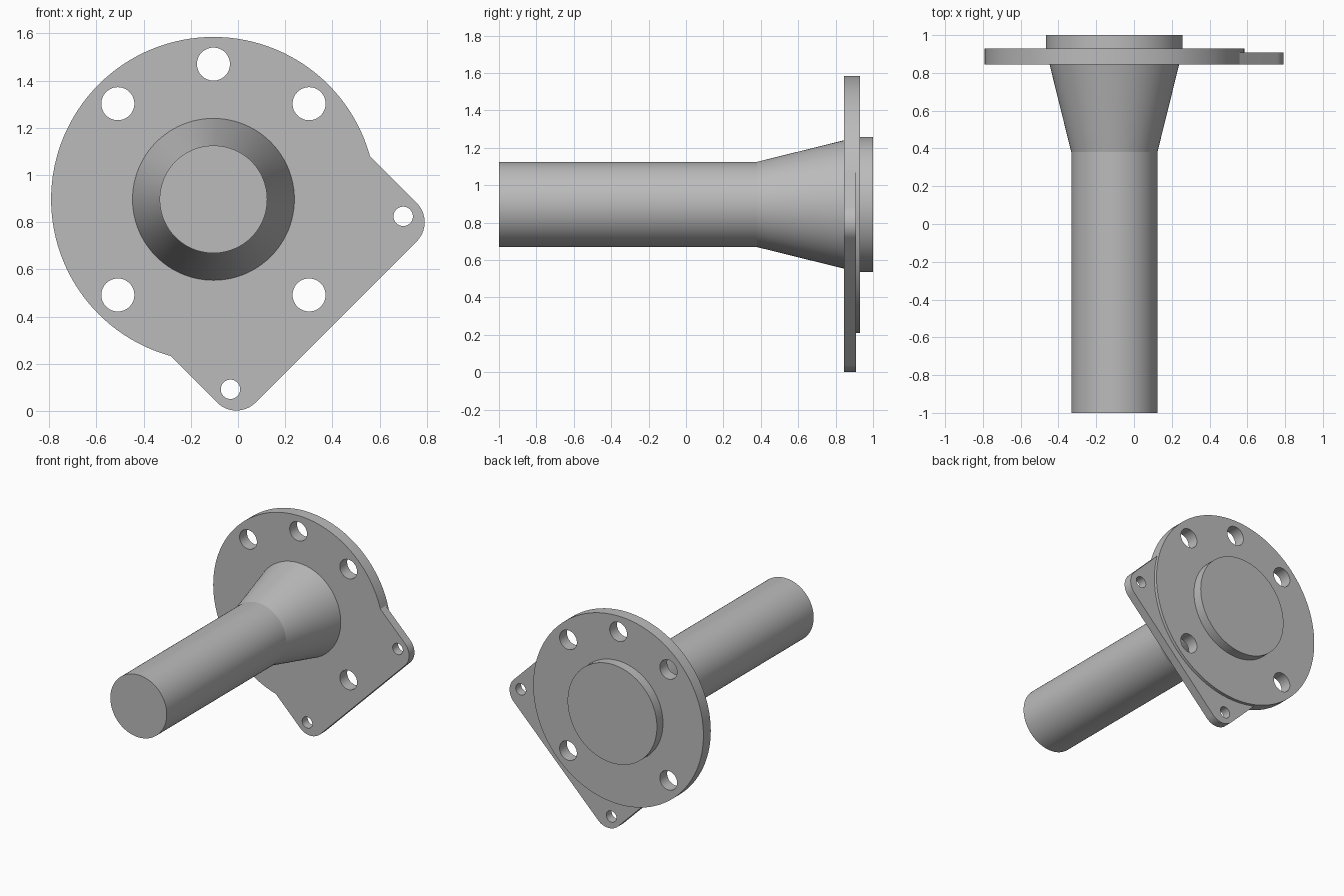
import bpy, bmesh, math
from mathutils import Matrix, Vector

cube = bpy.data.objects.get("Cube")
if cube:
    bpy.data.objects.remove(cube, do_unlink=True)

AXIS = Vector((-0.104, 0, 0.897))     # shaft axis, running along y
FRONT, EAR_BACK, BACK = 0.845, 0.908, 0.93

grey = bpy.data.materials.new("plain grey")
grey.use_nodes = True
grey.diffuse_color = (0.5, 0.5, 0.5, 1)
grey.node_tree.nodes["Principled BSDF"].inputs["Base Color"].default_value = (0.5, 0.5, 0.5, 1)


def make_object(name, bm):
    bmesh.ops.recalc_face_normals(bm, faces=bm.faces)
    mesh = bpy.data.meshes.new(name)
    bm.to_mesh(mesh)
    bm.free()
    obj = bpy.data.objects.new(name, mesh)
    bpy.context.collection.objects.link(obj)
    mesh.materials.append(grey)
    return obj


def turned(name, profile, x=0, z=0, sides=96):
    """Solid of revolution about y from (radius, y) pairs, offset from the axis."""
    bm = bmesh.new()
    rings = []
    for r, y in profile:
        angles = [math.tau * i / sides for i in range(sides)]
        rings.append([bm.verts.new(AXIS + Vector((x + r * math.cos(a), y, z + r * math.sin(a))))
                      for a in angles])
    for a, b in zip(rings, rings[1:]):
        for i in range(sides):
            j = (i + 1) % sides
            bm.faces.new((a[i], a[j], b[j], b[i]))
    bm.faces.new(rings[0])
    bm.faces.new(rings[-1])
    return make_object(name, bm)


def ear_plate(half_width=0.598, inner=0.1, outer=0.735, radius=0.115, steps=16):
    """Plate with two rounded corners, turned 45 degrees towards lower left of the model."""
    points = [(-half_width, -inner)]
    for side in (-1, 1):
        cx, cz = side * (half_width - radius), -(outer - radius)
        start = math.pi if side < 0 else 1.5 * math.pi
        for i in range(steps + 1):
            a = start + 0.5 * math.pi * i / steps
            points.append((cx + radius * math.cos(a), cz + radius * math.sin(a)))
    points.append((half_width, -inner))
    bm = bmesh.new()
    face = bm.faces.new([bm.verts.new((x, FRONT, z)) for x, z in points])
    extruded = bmesh.ops.extrude_face_region(bm, geom=[face])["geom"]
    top = [v for v in extruded if isinstance(v, bmesh.types.BMVert)]
    bmesh.ops.translate(bm, verts=top, vec=(0, EAR_BACK - FRONT, 0))
    spin = Matrix.Rotation(-math.pi / 4, 4, 'Y')
    bmesh.ops.transform(bm, matrix=Matrix.Translation(AXIS) @ spin, verts=bm.verts)
    return make_object("ear_plate", bm)


def combine(target, tool, operation):
    mod = target.modifiers.new(operation.lower(), 'BOOLEAN')
    mod.object, mod.operation, mod.solver = tool, operation, 'EXACT'
    bpy.context.view_layer.objects.active = target
    bpy.ops.object.modifier_apply(modifier=mod.name)
    bpy.data.objects.remove(tool, do_unlink=True)


# Shaft with flared end, and the raised boss behind the flange
shaft = turned("shaft", [(0.228, -1), (0.228, 0.38), (0.343, FRONT)])
boss = turned("boss", [(0.361, BACK), (0.361, 1)])

# Round flange joined with the mounting ears
flange = turned("flange", [(0.688, FRONT), (0.688, BACK)], sides=128)
combine(flange, ear_plate(), 'UNION')

# Five bolt holes around the flange, and one small hole in each ear
holes = [(0.573 * math.cos(math.radians(d)), 0.573 * math.sin(math.radians(d)), 0.07)
         for d in (45, 90, 135, 225, 315)]
holes += [(0.072, -0.805, 0.041), (0.804, -0.072, 0.041)]
for x, z, r in holes:
    cutter = turned("hole_cutter", [(r, 0.7), (r, 1.1)], x, z, sides=48)
    combine(flange, cutter, 'DIFFERENCE')

for obj in (shaft, boss, flange):
    bpy.ops.object.select_all(action='DESELECT')
    obj.select_set(True)
    bpy.context.view_layer.objects.active = obj
    bpy.ops.object.shade_smooth_by_angle(angle=math.radians(12))
